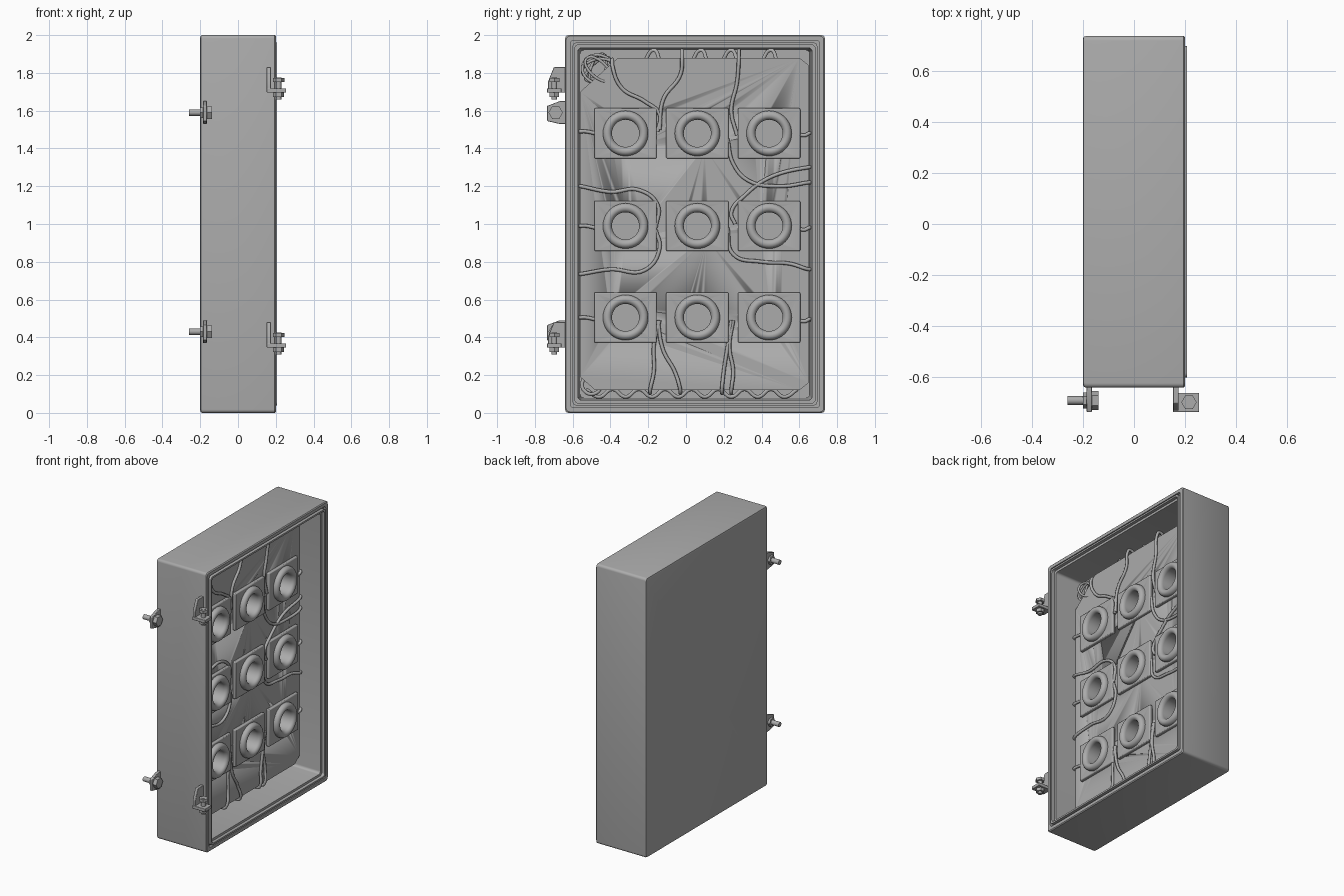
import bpy, bmesh, math, random
from mathutils import Vector

cube = bpy.data.objects.get("Cube")
if cube:
    bpy.data.objects.remove(cube, do_unlink=True)

GREY = (0.41, 0.41, 0.41, 1.0)
mat = bpy.data.materials.new("neutral grey")
mat.use_nodes = True
mat.diffuse_color = GREY
mat.node_tree.nodes["Principled BSDF"].inputs["Base Color"].default_value = GREY


def activate(obj):
    bpy.ops.object.select_all(action='DESELECT')
    bpy.context.view_layer.objects.active = obj
    obj.select_set(True)


def loft(name, rings, closed=False):
    """Skin a stack of equal rings; cap both ends or join them in a loop."""
    bm = bmesh.new()
    loops = [[bm.verts.new(p) for p in ring] for ring in rings]
    pairs = list(zip(loops, loops[1:]))
    if closed:
        pairs.append((loops[-1], loops[0]))
    for a, b in pairs:
        for i in range(len(a)):
            j = (i + 1) % len(a)
            bm.faces.new((a[i], a[j], b[j], b[i]))
    if not closed:
        bm.faces.new(loops[0][::-1])
        bm.faces.new(loops[-1])
    bmesh.ops.recalc_face_normals(bm, faces=bm.faces)
    mesh = bpy.data.meshes.new(name)
    bm.to_mesh(mesh)
    bm.free()
    obj = bpy.data.objects.new(name, mesh)
    bpy.context.collection.objects.link(obj)
    mesh.materials.append(mat)
    activate(obj)
    bpy.ops.object.shade_smooth_by_angle(angle=math.radians(35))
    return obj


def place(axis, u, v, h):
    return (h, u, v) if axis == 'x' else (u, v, h)


def prism(name, outline, axis, low, high):
    return loft(name, [[place(axis, u, v, h) for u, v in outline] for h in (low, high)])


def ngon(u, v, radius, sides):
    return [(u + radius * math.cos(math.tau * i / sides),
             v + radius * math.sin(math.tau * i / sides)) for i in range(sides)]


def rect(u0, u1, v0, v1):
    return [(u0, v0), (u1, v0), (u1, v1), (u0, v1)]


def lathe(name, y, z, profile, sides=40, closed=False):
    """Turn (radius, x) points around an axis along x."""
    return loft(name, [[(x, u, v) for u, v in ngon(y, z, r, sides)] for r, x in profile], closed)


def bevel(obj, width):
    mod = obj.modifiers.new("Bevel", 'BEVEL')
    mod.width, mod.segments = width, 2
    mod.limit_method = 'ANGLE'


def wire(name, points, radius=0.01):
    curve = bpy.data.curves.new(name, 'CURVE')
    curve.dimensions = '3D'
    curve.bevel_depth, curve.bevel_resolution = radius, 2
    curve.resolution_u = 8
    curve.use_fill_caps = True
    spline = curve.splines.new('BEZIER')
    spline.bezier_points.add(len(points) - 1)
    for knot, p in zip(spline.bezier_points, points):
        knot.co = p
        knot.handle_left_type = knot.handle_right_type = 'AUTO'
    obj = bpy.data.objects.new(name, curve)
    bpy.context.collection.objects.link(obj)
    curve.materials.append(mat)


# Hollow housing: rounded rectangles lofted from the back, over the rim, into the tray
Y0, Y1, Z0, Z1 = -0.64, 0.735, 0.0, 2.0


def housing_ring(x, inset):
    r = 0.018
    ring = []
    for k, (cy, cz) in enumerate(rect(Y0, Y1, Z0, Z1)):
        sy, sz = (1 if cy == Y0 else -1), (1 if cz == Z0 else -1)
        for s in range(5):
            a = math.pi * (1 + k / 2 + s / 8)
            ring.append((x, cy + sy * (inset + r) + r * math.cos(a),
                         cz + sz * (inset + r) + r * math.sin(a)))
    return ring


SECTION = [(-0.2, 0.012), (-0.197, 0.004), (-0.188, 0), (0.194, 0), (0.2, 0.006),
           (0.2, 0.028), (0.18, 0.028), (0.18, 0.04), (0.207, 0.04), (0.207, 0.052),
           (0.185, 0.052), (0.185, 0.068), (-0.17, 0.08)]
loft("housing", [housing_ring(*s) for s in SECTION])

# Mounting panel with clipped corners
FACE = 0.03
panel = prism("mounting_panel", [(-0.48, 0.12), (0.6, 0.12), (0.65, 0.16), (0.65, 1.84),
                                 (0.6, 1.88), (-0.36, 1.88), (-0.56, 1.7), (-0.56, 0.19)],
              'x', FACE - 0.02, FACE)

# Nine sockets: square plate, rounded collar and deep cup
drilled = []
for row, z in enumerate((0.505, 0.99, 1.48)):
    for col, y in enumerate((-0.32, 0.06, 0.44)):
        tag = f"{row + 1}_{col + 1}"
        plate = prism("socket_plate_" + tag,
                      rect(y - 0.165, y + 0.165, z - 0.133, z + 0.133), 'x', FACE, FACE + 0.025)
        bevel(plate, 0.006)
        drilled += [(plate, y, z), (panel, y, z)]
        arc = [(0.096 + 0.024 * math.cos(a), 0.062 + 0.026 * math.sin(a))
               for a in (math.pi * i / 8 for i in range(9))]
        lathe("socket_collar_" + tag, y, z,
              [(0.12, 0.05)] + arc + [(0.072, -0.05), (0.08, -0.05), (0.08, 0.05)], closed=True)
        lathe("socket_base_" + tag, y, z, [(0.08, -0.06), (0.08, -0.05)])

for target, y, z in drilled:
    cutter = lathe("socket_cutter", y, z, [(0.085, -0.1), (0.085, 0.2)])
    cutter.hide_render = True
    mod = target.modifiers.new("Hole", 'BOOLEAN')
    mod.operation, mod.object, mod.solver = 'DIFFERENCE', cutter, 'EXACT'
    activate(target)
    bpy.ops.object.modifier_apply(modifier=mod.name)
    bpy.data.objects.remove(cutter, do_unlink=True)

# Cables lying on the panel, given as y and z along each path
CABLES = [
    [(-0.39, 1.84), (-0.34, 1.72), (-0.22, 1.65), (-0.14, 1.58), (-0.15, 1.49)],
    [(-0.02, 1.89), (-0.03, 1.79), (-0.12, 1.66), (-0.14, 1.5)],
    [(0.28, 1.89), (0.27, 1.75), (0.24, 1.6), (0.27, 1.47)],
    [(0.22, 1.45), (0.25, 1.32), (0.33, 1.23), (0.5, 1.2), (0.65, 1.22)],
    [(0.65, 1.3), (0.45, 1.25), (0.31, 1.15), (0.24, 1.06), (0.26, 1.0)],
    [(-0.56, 1.2), (-0.4, 1.17), (-0.25, 1.18), (-0.15, 1.1), (-0.16, 0.98)],
    [(-0.56, 0.735), (-0.4, 0.76), (-0.22, 0.755), (-0.14, 0.87), (-0.16, 0.97)],
    [(0.22, 0.98), (0.25, 0.84), (0.4, 0.8), (0.55, 0.79), (0.65, 0.76)],
    [(-0.14, 0.49), (-0.17, 0.36), (-0.17, 0.22), (-0.19, 0.12)],
    [(-0.15, 0.49), (-0.12, 0.33), (-0.06, 0.22), (-0.03, 0.12)],
    [(0.24, 0.49), (0.22, 0.35), (0.2, 0.22), (0.19, 0.12)],
    [(0.25, 0.49), (0.23, 0.35), (0.25, 0.22), (0.24, 0.12)],
]
for z in (0.495, 0.98, 1.48):
    CABLES += [[(-0.56, z + 0.01), (-0.53, z + 0.01), (-0.48, z)],
               [(0.65, z), (0.63, z - 0.01), (0.58, z)]]


def beyond_edge(y, z):
    """Step just past the nearest panel edge so a cable can dive behind it."""
    dy = 0.012 if y > 0.62 else -0.012 if y < -0.53 else 0
    dz = 0.03 if z > 1.83 else -0.015 if z < 0.15 else 0
    return y + dy, z + dz


for i, path in enumerate(CABLES):
    points = [(FACE + 0.01, y, z) for y, z in path]
    for end, at in ((path[0], 0), (path[-1], len(points))):
        over = beyond_edge(*end)
        if over != end:
            tail = [(FACE - 0.01, *over), (FACE - 0.07, *end)]
            points = tail[::-1] + points if at == 0 else points + tail
    wire(f"cable_{i + 1}", points)

# Slack cable behind the panel: coil in the upper corner, loops along the bottom and top
random.seed(4)
for k in range(5):
    turn, squash = random.uniform(0, math.pi), random.uniform(0.35, 1)
    coil = []
    for i in range(13):
        a = math.tau * i / 12
        u, v = 0.085 * math.cos(a), 0.085 * squash * math.sin(a)
        coil.append((-0.03 + 0.012 * k + 0.01 * math.sin(a),
                     -0.465 + u * math.cos(turn) - v * math.sin(turn),
                     1.82 + u * math.sin(turn) + v * math.cos(turn)))
    wire(f"coiled_cable_{k + 1}", coil, 0.008)
wire("bottom_slack_cable", [(-0.03, -0.53 + 0.07 * i, 0.105 + 0.02 * (-1) ** i)
                            for i in range(17)])
wire("corner_slack_cable", [(-0.02 + 0.005 * i, -0.5 + 0.05 * math.cos(i), 0.15 + 0.05 * math.sin(i))
                            for i in range(9)])
for k, y in enumerate((-0.17, 0.08, 0.24, 0.45)):
    wire(f"top_cable_loop_{k + 1}", [(-0.03, y - 0.05, 1.86), (-0.02, y, 1.92), (0, y + 0.03, 1.87)])

# Rear mounting lugs with sideways bolts
for tag, z in (("lower", 0.43), ("upper", 1.59)):
    lug = prism(tag + "_lug", [(-0.63, z - 0.06), (-0.63, z + 0.06), (-0.67, z + 0.06),
                               (-0.735, z + 0.035), (-0.735, z - 0.045), (-0.67, z - 0.06)],
                'x', -0.185, -0.165)
    bevel(lug, 0.003)
    prism(tag + "_lug_bolt_head", ngon(-0.69, z, 0.038, 6), 'x', -0.165, -0.138)
    prism(tag + "_lug_nut", ngon(-0.69, z, 0.032, 6), 'x', -0.2, -0.185)
    prism(tag + "_lug_bolt", ngon(-0.69, z, 0.017, 16), 'x', -0.26, -0.15)

# Opening-side angle brackets with upright bolts
for tag, z in (("lower", 0.345), ("upper", 1.695)):
    web = prism(tag + "_bracket_web", [(-0.63, z), (-0.73, z), (-0.73, z + 0.06),
                                       (-0.70, z + 0.135), (-0.63, z + 0.135)], 'x', 0.152, 0.174)
    flange = prism(tag + "_bracket_flange", rect(0.152, 0.255, -0.735, -0.66), 'z', z, z + 0.023)
    bevel(web, 0.003)
    bevel(flange, 0.003)
    prism(tag + "_bracket_bolt", ngon(0.215, -0.697, 0.015, 16), 'z', z - 0.035, z + 0.08)
    prism(tag + "_bracket_nut", ngon(0.215, -0.697, 0.029, 6), 'z', z - 0.022, z)
    prism(tag + "_bracket_bolt_head", ngon(0.215, -0.697, 0.03, 6), 'z', z + 0.058, z + 0.078)
